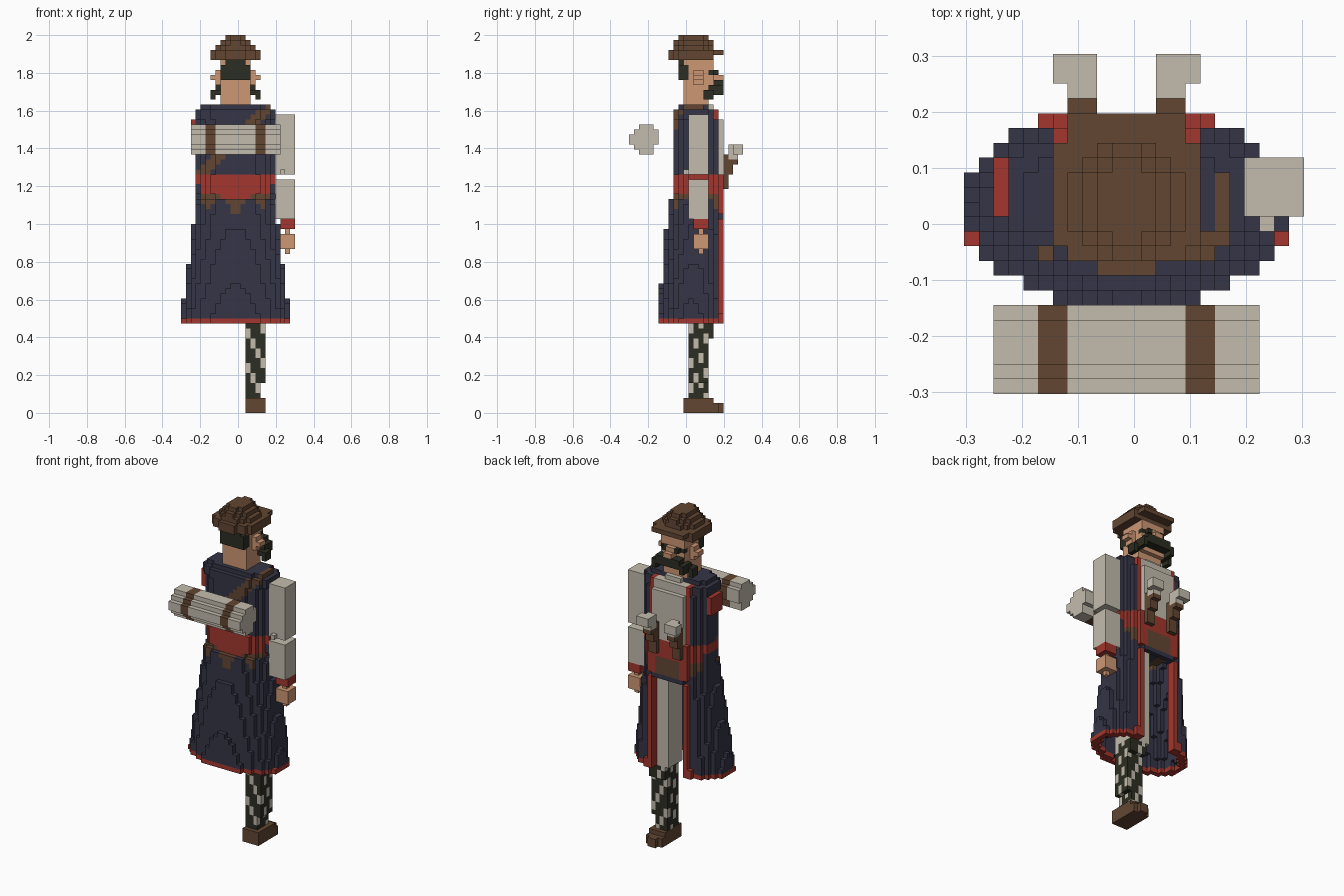
import bpy, bmesh
from mathutils import Vector

cube = bpy.data.objects.get("Cube")
if cube:
    bpy.data.objects.remove(cube, do_unlink=True)

V = 2 / 76            # edge of one block
HALF = 11.5 * V       # grid origin offset in x and y
COLOURS = {
    "navy": (0.035, 0.035, 0.063), "red": (0.36, 0.037, 0.026),
    "brown": (0.122, 0.062, 0.032), "cream": (0.55, 0.50, 0.42),
    "skin": (0.61, 0.31, 0.175), "dark_green": (0.025, 0.027, 0.016),
}
NAMES = list(COLOURS)
MATS = []
for name, rgb in COLOURS.items():
    m = bpy.data.materials.new(name)
    m.use_nodes = True
    m.diffuse_color = (*rgb, 1)
    m.node_tree.nodes["Principled BSDF"].inputs["Base Color"].default_value = (*rgb, 1)
    m.node_tree.nodes["Principled BSDF"].inputs["Roughness"].default_value = 0.9
    MATS.append(m)

SIDES = []
for axis in range(3):
    for s in (0, 1):
        u, w = (axis + 1) % 3, (axis + 2) % 3
        quad = []
        for a, b in ((0, 0), (1, 0), (1, 1), (0, 1)):
            p = [0, 0, 0]
            p[axis], p[u], p[w] = s, a, b
            quad.append(tuple(p))
        n = [0, 0, 0]
        n[axis] = 2 * s - 1
        SIDES.append((tuple(n), quad if s else quad[::-1]))

taken = set()         # a block belongs to the first part that claims it


def build(name, cells):
    """Make one object from {(i, j, k): colour} blocks."""
    cells = {c: col for c, col in cells.items() if c not in taken}
    taken.update(cells)
    bm = bmesh.new()
    verts = {}
    for c, col in cells.items():
        for n, quad in SIDES:
            if tuple(c[d] + n[d] for d in range(3)) in cells:
                continue
            vs = []
            for q in quad:
                p = tuple(c[d] + q[d] for d in range(3))
                if p not in verts:
                    verts[p] = bm.verts.new(Vector(p) * V - Vector((HALF, HALF, 0)))
                vs.append(verts[p])
            bm.faces.new(vs).material_index = NAMES.index(col)
    me = bpy.data.meshes.new(name)
    bm.to_mesh(me)
    bm.free()
    for m in MATS:
        me.materials.append(m)
    bpy.context.collection.objects.link(bpy.data.objects.new(name, me))


def box(i0, i1, j0, j1, k0, k1, col):
    """Inclusive block range."""
    return {(i, j, k): col for i in range(i0, i1 + 1)
            for j in range(j0, j1 + 1) for k in range(k0, k1 + 1)}


def mirror(cells):
    return {(21 - i, j, k): c for (i, j, k), c in cells.items()}


def inside(i, j, cx, cy, a, b, e=2.0):
    return (abs(i + .5 - cx) / a) ** e + (abs(j + .5 - cy) / b) ** e <= 1


def disc(k, cx, cy, a, b, col, e=2.0):
    return {(i, j, k): col for i in range(23) for j in range(23)
            if inside(i, j, cx, cy, a, b, e)}


# Hat: brim with a raised peak, stepped crown
hat = (box(6, 15, 10, 16, 71, 72, "brown") | box(7, 14, 9, 9, 71, 72, "brown")
       | box(9, 12, 8, 8, 71, 72, "brown") | box(7, 14, 17, 17, 72, 72, "brown")
       | box(7, 14, 18, 18, 72, 72, "brown"))
for k, a, b in ((73, 4.1, 4.1), (74, 3.1, 3.6), (75, 2.2, 3.1)):
    hat |= disc(k, 11, 13, a, b, "brown", 2.3)
build("hat", hat)

# Face details
eye = box(8, 9, 16, 16, 68, 68, "dark_green") | box(9, 9, 17, 17, 68, 68, "dark_green")
build("right_eye", eye)
build("left_eye", mirror(eye))
half = (box(8, 10, 17, 18, 65, 66, "dark_green") | box(7, 7, 16, 18, 64, 65, "dark_green")
        | box(6, 6, 15, 16, 63, 64, "dark_green") | box(7, 7, 15, 16, 64, 64, "dark_green"))
build("moustache", half | mirror(half))
build("nose", box(10, 11, 17, 18, 67, 67, "skin") | box(10, 11, 17, 17, 68, 68, "skin"))
ear = box(7, 7, 13, 14, 66, 68, "skin") | box(6, 6, 13, 14, 67, 67, "skin")
build("right_ear", ear)
build("left_ear", mirror(ear))
build("hair", box(8, 13, 10, 11, 67, 69, "dark_green") | box(9, 12, 10, 11, 70, 70, "dark_green"))
head = box(8, 13, 11, 15, 62, 65, "skin")
for k in range(64, 71):
    head |= disc(k, 11, 14, 3.1, 3.1, "skin", 5)
build("head", head)

# Bedroll with two straps
roll = {}
for i in range(2, 20):
    col = "brown" if i in (5, 6, 15, 16) else "cream"
    for k, j0, j1 in ((52, 2, 4), (53, 1, 4), (54, 0, 5), (55, 0, 5), (56, 1, 5), (57, 2, 4)):
        roll |= box(i, i, j0, j1, k, k, col)
build("bedroll", roll)

# Pistols tucked into the sash, grips outward
pistol = (box(6, 8, 21, 22, 52, 53, "cream") | box(7, 8, 20, 21, 51, 53, "cream")
          | box(7, 8, 19, 20, 48, 50, "brown") | box(7, 8, 21, 21, 50, 50, "brown")
          | box(7, 8, 19, 19, 51, 51, "brown") | box(7, 8, 18, 19, 45, 47, "brown"))
build("right_pistol", pistol)
build("left_pistol", mirror(pistol))

# Arm with cuff and hand
build("left_upper_arm", box(19, 22, 12, 15, 48, 59, "cream") | box(20, 20, 11, 11, 48, 48, "cream"))
build("left_forearm", box(19, 22, 12, 15, 39, 46, "cream"))
build("left_cuff", box(20, 22, 13, 15, 37, 38, "red"))
build("left_hand", box(21, 21, 14, 14, 36, 36, "skin") | box(20, 22, 13, 15, 33, 35, "skin")
      | box(21, 21, 14, 14, 32, 32, "skin"))
build("empty_armhole", box(2, 2, 12, 15, 55, 58, "red"))

# Torso: coat open over a shirt, strap running across the back
torso = {}
for k in range(48, 62):
    cy, a, b = {61: (13.2, 7.1, 3.4), 60: (13.5, 8, 4.6), 59: (13.5, 8, 4.6)}.get(k, (14, 8, 5))
    for (i, j, _) in disc(k, 11, cy, a, b, "navy", 2.4):
        col = "navy"
        if j >= 16 and 7 <= i <= 14:
            col = "cream"
        elif j >= 16 and i in (6, 15):
            col = "red"
        elif k == 61 and i == 17 or k < 61 and j < 13 and abs(i + 44 - k) <= 1:
            col = "brown"
        torso[i, j, k] = col
build("coat_torso", torso)

# Sash, narrower at the sides
sash = {}
for k in range(44, 48):
    for (i, j, _) in disc(k, 11, 14, 8, 5.1, "red", 2.4):
        sash[i, j, k] = "navy" if k < 46 and (i < 4 or i > 17) else "red"
build("sash", sash)
knot = box(6, 7, 18, 18, 40, 44, "red")
build("right_sash_end", knot)
build("left_sash_end", mirror(knot))
build("front_flap", box(8, 13, 17, 18, 40, 43, "brown"))


# Flared coat skirt: hollow, open at the front, red hem and edges
def skirt_shape(k, inset=0):
    t = (43 - k) / 25
    back = 9 if k == 43 else 8.1 - 2.1 * t
    return 11, (19.2 + back) / 2, 7.8 + 3.25 * t - inset, (19.4 - back) / 2 - inset


edge = box(6, 6, 18, 18, 18, 38, "red") | box(5, 5, 18, 18, 18, 19, "red")
build("right_coat_edge", edge)
build("left_coat_edge", mirror(edge))

# Leather tabs hanging below the sash: height -> columns
TABS = {43: (4, 5, 6, 7, 14, 15, 16, 17), 42: (4, 5, 6, 9, 10, 11, 12, 15, 16),
        41: (5, 10, 11, 16), 40: (10, 11)}
skirt = {}
for k in range(18, 44):
    for (i, j, _) in disc(k, *skirt_shape(k), "navy", 2.1):
        if k < 42 and inside(i, j, *skirt_shape(k, 1.4), 2.1):
            continue
        if j > 18 or (k < 39 and 7 <= i <= 14 and j > 13):
            continue
        col = "navy"
        if k == 18 or (k < 39 and j > 15 and i in (6, 15)):
            col = "red"
        elif i in TABS.get(k, ()):
            col = "brown"
        elif k == 43 and 7 < i < 14:
            col = "red"
        skirt[i, j, k] = col
build("coat_skirt", skirt)

# Single leg: trouser thigh, patterned stocking, boot
build("thigh", box(12, 16, 12, 16, 18, 41, "cream"))
stocking = {}
for k in range(3, 18):
    i1 = 16 if k > 5 else 15
    j1 = 16 if k > 14 else 15
    for c in box(13, i1, 12, j1, k, k, "dark_green"):
        stocking[c] = "cream" if (2 * c[0] + 3 * c[1] + c[2]) % 7 < 2 else "dark_green"
build("stocking", stocking)
boot = (box(13, 16, 11, 17, 0, 1, "brown") | box(14, 15, 18, 18, 0, 1, "brown")
        | box(13, 16, 11, 16, 2, 2, "brown"))
build("boot", boot)
